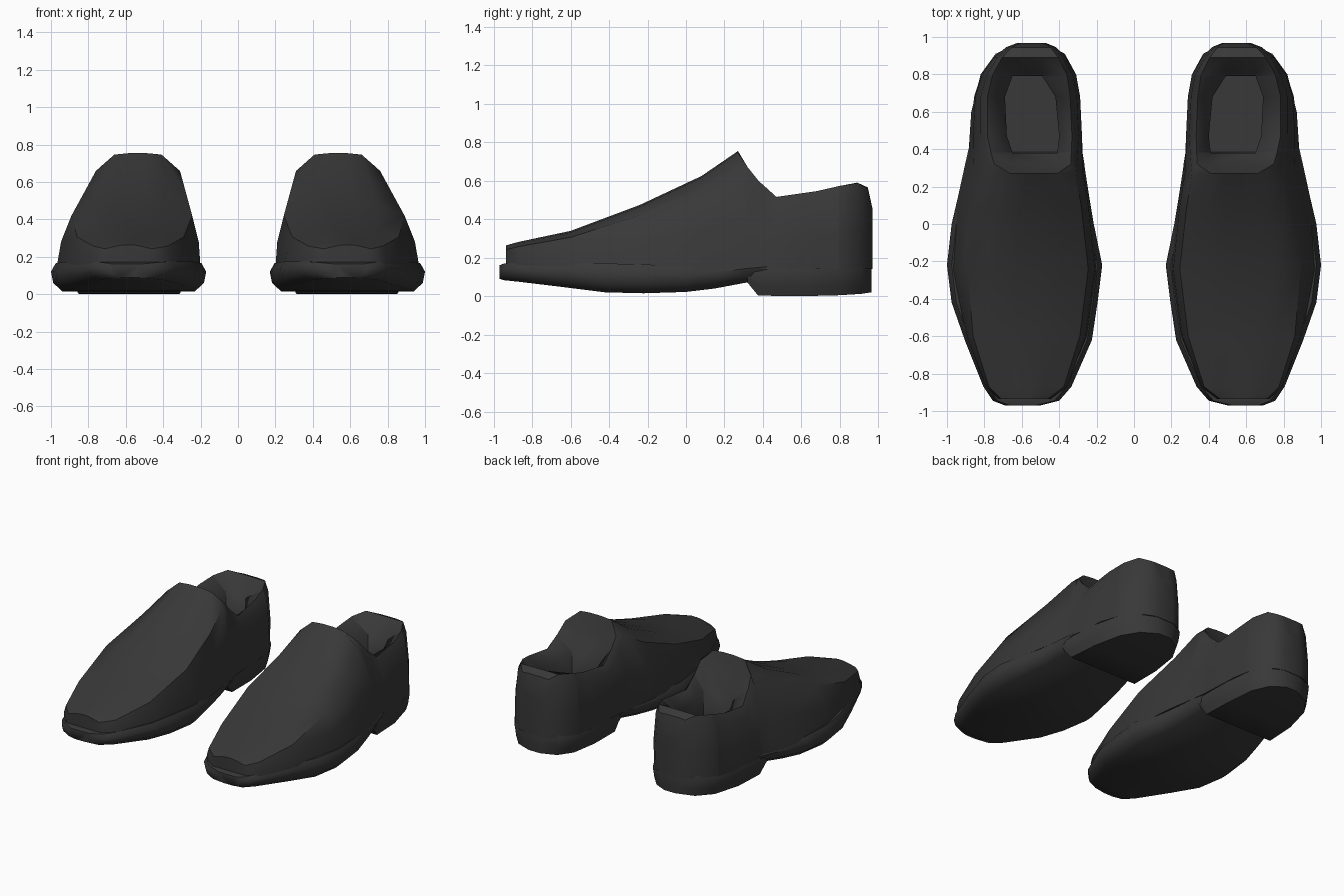
import bpy, bmesh, math

leather = bpy.data.materials.new("dark_leather")
leather.diffuse_color = (0.04, 0.04, 0.04, 1)


def lerp(a, b, t):
    return a + (b - a) * t


def loft(name, sections, angle):
    """Skin closed cross-sections, cap both ends, mirror to make the pair."""
    bm = bmesh.new()
    rings = [[bm.verts.new(p) for p in s] for s in sections]
    n = len(rings[0])
    for a, b in zip(rings, rings[1:]):
        for i in range(n):
            j = (i + 1) % n
            bm.faces.new((a[i], a[j], b[j], b[i]))
    bm.faces.new(rings[0])
    bm.faces.new(rings[-1][::-1])
    bmesh.ops.remove_doubles(bm, verts=bm.verts, dist=0.0005)
    bmesh.ops.triangulate(bm, faces=[f for f in bm.faces if len(f.verts) > 4])
    bmesh.ops.recalc_face_normals(bm, faces=bm.faces)
    mesh = bpy.data.meshes.new(name)
    bm.to_mesh(mesh)
    bm.free()
    mesh.materials.append(leather)
    ob = bpy.data.objects.new(name, mesh)
    bpy.context.collection.objects.link(ob)
    bpy.ops.object.select_all(action='DESELECT')
    bpy.context.view_layer.objects.active = ob
    ob.select_set(True)
    bpy.ops.object.shade_smooth_by_angle(angle=math.radians(angle))
    ob.modifiers.new("pair", 'MIRROR').use_mirror_merge = False
    return ob


def slab_section(y, xi, xo, zb, zt, inset):
    """Rounded slab cross-section, from inner edge to outer edge."""
    half = [(inset, zb), (0.012, lerp(zb, zt, 0.3)), (0, lerp(zb, zt, 0.7)), (0.025, zt)]
    return ([(xi + d, y, z) for d, z in half] +
            [(xo - d, y, z) for d, z in reversed(half)])


# Sole: y, inner x, outer x, bottom z, top z
SOLE = [(-0.97, 0.50, 0.69, 0.09, 0.16), (-0.945, 0.40, 0.755, 0.083, 0.17),
        (-0.87, 0.335, 0.805, 0.075, 0.175), (-0.62, 0.225, 0.905, 0.045, 0.175),
        (-0.42, 0.195, 0.975, 0.02, 0.17), (-0.22, 0.17, 1.0, 0.015, 0.165),
        (0.0, 0.215, 0.975, 0.022, 0.155), (0.15, 0.24, 0.94, 0.04, 0.16),
        (0.31, 0.265, 0.905, 0.07, 0.175), (0.42, 0.29, 0.88, 0.09, 0.18),
        (0.90, 0.39, 0.73, 0.09, 0.18)]
loft("sole", [slab_section(*s, 0.06) for s in SOLE], 50)

# Heel block: same layout, front face slants
HEEL = [(0.32, 0.28, 0.895, 0.07, 0.17), (0.375, 0.28, 0.885, 0.003, 0.178),
        (0.6, 0.285, 0.87, 0.0, 0.185), (0.8, 0.31, 0.82, 0.005, 0.187),
        (0.91, 0.37, 0.74, 0.012, 0.187), (0.965, 0.47, 0.62, 0.02, 0.18)]
loft("heel", [slab_section(*s, 0.03) for s in HEEL], 50)

# Upper: y, base inner/outer x, shoulder inner/outer x, top z
FRONT = [(-0.935, 0.45, 0.72, 0.46, 0.71, 0.26), (-0.87, 0.36, 0.79, 0.375, 0.775, 0.278),
         (-0.6, 0.25, 0.90, 0.29, 0.86, 0.335), (-0.24, 0.20, 0.97, 0.245, 0.89, 0.47),
         (0.08, 0.23, 0.945, 0.28, 0.82, 0.62), (0.27, 0.26, 0.91, 0.31, 0.76, 0.75)]
# Collar: as above plus opening inner/outer x, lip z, floor z
COLLAR = [(0.32, 0.265, 0.90, 0.305, 0.78, 0.675, 0.40, 0.66, 0.62, 0.62),
          (0.38, 0.275, 0.885, 0.30, 0.80, 0.60, 0.41, 0.65, 0.49, 0.49),
          (0.384, 0.275, 0.885, 0.30, 0.80, 0.597, 0.41, 0.65, 0.49, 0.28),
          (0.47, 0.28, 0.875, 0.295, 0.82, 0.52, 0.40, 0.68, 0.46, 0.28),
          (0.68, 0.29, 0.855, 0.305, 0.82, 0.55, 0.42, 0.69, 0.46, 0.28),
          (0.79, 0.31, 0.82, 0.325, 0.79, 0.575, 0.49, 0.65, 0.48, 0.28),
          (0.794, 0.31, 0.82, 0.325, 0.79, 0.576, 0.49, 0.65, 0.48, 0.48),
          (0.89, 0.365, 0.75, 0.38, 0.73, 0.592, 0.50, 0.63, 0.59, 0.59),
          (0.945, 0.42, 0.68, 0.43, 0.67, 0.565, 0.50, 0.61, 0.565, 0.565),
          (0.968, 0.48, 0.62, 0.48, 0.61, 0.46, 0.52, 0.58, 0.46, 0.46)]


def upper_section(y, bi, bo, si, so, zt, hi=None, ho=None, zl=None, zf=None):
    z0 = 0.14
    zs = lerp(z0, zt, 0.85)
    rim = 0.07
    if hi is None:  # closed vamp: gently crowned top
        rim = 0.22
        hi, ho, zl, zf = lerp(si, so, 0.4), lerp(si, so, 0.6), zt + 0.004, zt + 0.004
    ti, to = lerp(si, so, rim), lerp(so, si, rim)
    zm = lerp(z0, zs, 0.5)
    inner = [(bi, z0), (lerp(bi, si, 0.4) - 0.008, zm), (si, zs), (ti, zt - 0.004), (hi, zl), (hi, zf)]
    outer = [(bo, z0), (lerp(bo, so, 0.4) + 0.008, zm), (so, zs), (to, zt - 0.004), (ho, zl), (ho, zf)]
    return [(x, y, z) for x, z in inner + outer[::-1]]


loft("upper", [upper_section(*s) for s in FRONT + COLLAR], 50)
